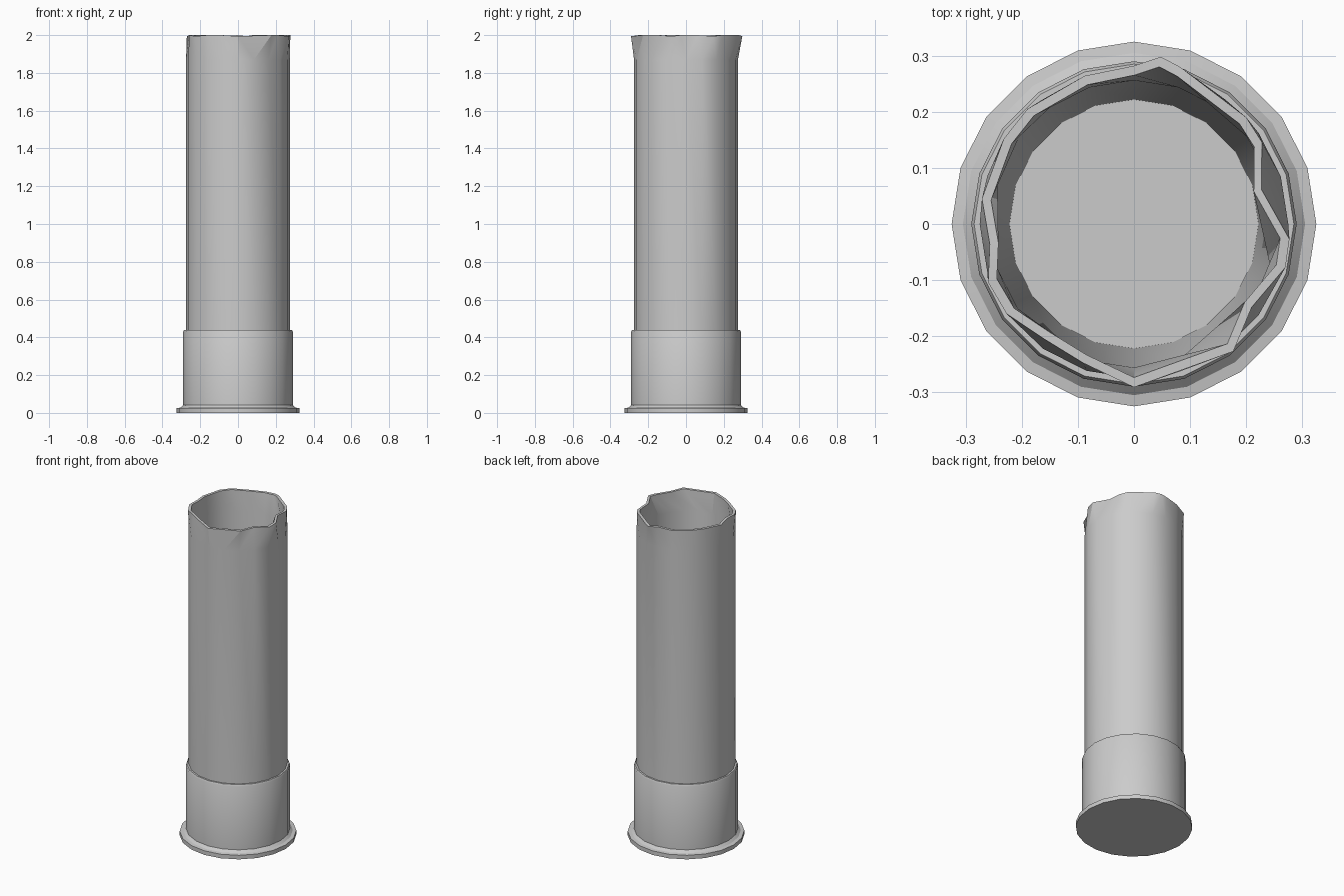
import bpy, math

if "Cube" in bpy.data.objects:
    bpy.data.objects.remove(bpy.data.objects["Cube"])

N = 20


def ring(r, z):
    # clockwise ring starting at +y
    return [(r * math.sin(2 * math.pi * k / N), r * math.cos(2 * math.pi * k / N), z)
            for k in range(N)]


def skin(name, rings, cap_start=True, cap_end=True):
    verts = [v for r in rings for v in r]
    faces = []
    for i in range(len(rings) - 1):
        for k in range(N):
            a, b = i * N + k, i * N + (k + 1) % N
            faces.append((a, a + N, b + N, b))
    if cap_start:
        faces.append(tuple(range(N)))
    if cap_end:
        faces.append(tuple(reversed(range(len(verts) - N, len(verts)))))
    me = bpy.data.meshes.new(name)
    me.from_pydata(verts, [], faces)
    ob = bpy.data.objects.new(name, me)
    bpy.context.collection.objects.link(ob)
    bpy.ops.object.select_all(action='DESELECT')
    ob.select_set(True)
    bpy.context.view_layer.objects.active = ob
    bpy.ops.object.shade_smooth_by_angle(angle=math.radians(30))
    return ob


# metal base cup with flared rim, open at the step where the tube emerges
skin("metal_base", [ring(r, z) for r, z in
     [(.325, 0), (.325, .025), (.305, .028), (.29, .042), (.29, .43), (.285, .44), (.275, .44)]],
     cap_end=False)

# crumpled mouth outline of the tube, clockwise from +y
mouth = [(0, .282), (.048, .298), (.082, .28), (.2, .19), (.228, .146),
         (.227, .062), (.277, -.027), (.27, -.077), (.21, -.148), (.177, -.227),
         (0, -.291), (-.09, -.248), (-.16, -.205), (-.227, -.16), (-.26, -.104),
         (-.257, -.036), (-.271, .045), (-.232, .152), (-.19, .205), (-.088, .264)]
outer = [(x, y, 2 - .006 * (k % 3 == 1)) for k, (x, y) in enumerate(mouth)]
inner = [(x * .94, y * .94, z) for x, y, z in outer]

# hollow tube: outer wall, torn lip, inner wall and floor
skin("tube", [ring(.275, .44), ring(.275, 1.87), outer, inner, ring(.256, 1.87), ring(.222, .3)],
     cap_start=False)
